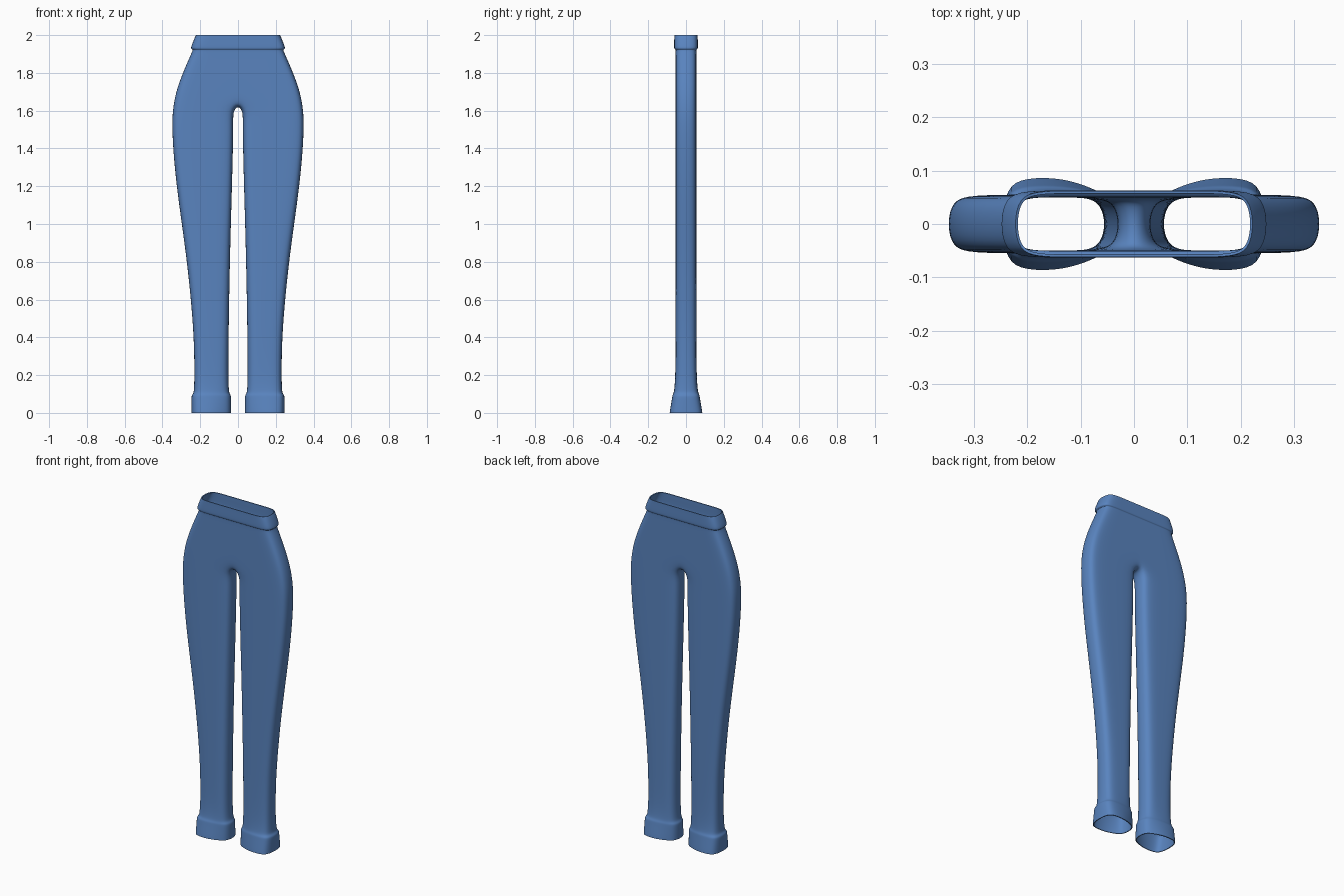
import bpy
import bmesh
import math

cube = bpy.data.objects.get("Cube")
if cube:
    bpy.data.objects.remove(cube, do_unlink=True)

denim = bpy.data.materials.new("denim_blue")
denim.use_nodes = True
colour = (0.10, 0.23, 0.52, 1)
denim.diffuse_color = colour
denim.node_tree.nodes["Principled BSDF"].inputs["Base Color"].default_value = colour

# Leg rows from hem to crotch: height, outer x, inner x, half depth
LEG = [
    (0.0, 0.247, 0.035, 0.087), (0.012, 0.247, 0.035, 0.086),
    (0.08, 0.247, 0.035, 0.074), (0.094, 0.246, 0.036, 0.072),
    (0.104, 0.236, 0.044, 0.066), (0.125, 0.234, 0.047, 0.062),
    (0.2, 0.231, 0.050, 0.056), (0.4, 0.234, 0.048, 0.055),
    (0.6, 0.250, 0.045, 0.055), (0.8, 0.271, 0.041, 0.055),
    (1.0, 0.298, 0.036, 0.055), (1.2, 0.326, 0.030, 0.055),
    (1.4, 0.345, 0.025, 0.055), (1.52, 0.349, 0.023, 0.055),
    (1.6, 0.347, 0.025, 0.055),
]
# Hip and waistband rows: height, outer x, half depth
HIP = [
    (1.7, 0.330, 0.055), (1.8, 0.293, 0.055), (1.88, 0.258, 0.055),
    (1.918, 0.241, 0.055), (1.924, 0.241, 0.056), (1.926, 0.250, 0.062),
    (1.94, 0.249, 0.063), (1.985, 0.231, 0.062), (2.0, 0.223, 0.062),
]


def outer_path(xo, start, d, d_in):
    """Front inner edge, round the outer side, to the back inner edge."""
    front = [(start, -d_in), ((start + xo - 0.05) / 2, -d),
             (xo - 0.042, -d), (xo - 0.007, -0.8 * d)]
    return front + [(xo + 0.002, 0)] + [(x, -y) for x, y in reversed(front)]


bm = bmesh.new()


def row(points, z):
    return [bm.verts.new((x, y, z)) for x, y in points]


def bridge(low, high, closed=False):
    n = len(low)
    for i in range(n if closed else n - 1):
        j = (i + 1) % n
        bm.faces.new((low[i], low[j], high[j], high[i]))


# Leg: closed rings
previous = None
for z, xo, xi, d in LEG:
    d_in = 0.055 + (d - 0.055) * 0.3
    inner = [(xi + 0.008, 0.7 * d_in), (xi - 0.001, 0), (xi + 0.008, -0.7 * d_in)]
    ring = row(outer_path(xo, xi + 0.035, d, d_in) + inner, z)
    if previous:
        bridge(previous, ring, closed=True)
    previous = ring

# Crotch saddle between the legs
saddle = [bm.verts.new((0, y, z)) for y, z in
          ((0.054, 1.66), (0.037, 1.634), (0, 1.624), (-0.037, 1.634), (-0.054, 1.66))]
bridge(ring[8:] + ring[:1], saddle)

# Hips and waistband: half rings open at the centre line
previous = [saddle[-1]] + ring[:9] + [saddle[0]]
for z, xo, d in HIP:
    ring = row([(0, -d)] + outer_path(xo, 0.06, d, d) + [(0, d)], z)
    bridge(previous, ring)
    previous = ring

mesh = bpy.data.meshes.new("trousers")
bm.to_mesh(mesh)
bm.free()
mesh.materials.append(denim)
trousers = bpy.data.objects.new("trousers", mesh)
bpy.context.collection.objects.link(trousers)

# Mirror, smooth and give the cloth its thickness
mirror = trousers.modifiers.new("mirror", 'MIRROR')
mirror.use_clip = True
subdivide = trousers.modifiers.new("smooth", 'SUBSURF')
subdivide.levels = subdivide.render_levels = 2
cloth = trousers.modifiers.new("cloth", 'SOLIDIFY')
cloth.thickness = 0.005
cloth.offset = -1

bpy.ops.object.select_all(action='DESELECT')
trousers.select_set(True)
bpy.context.view_layer.objects.active = trousers
bpy.ops.object.convert(target='MESH')
bpy.ops.object.shade_smooth_by_angle(angle=math.radians(50))
